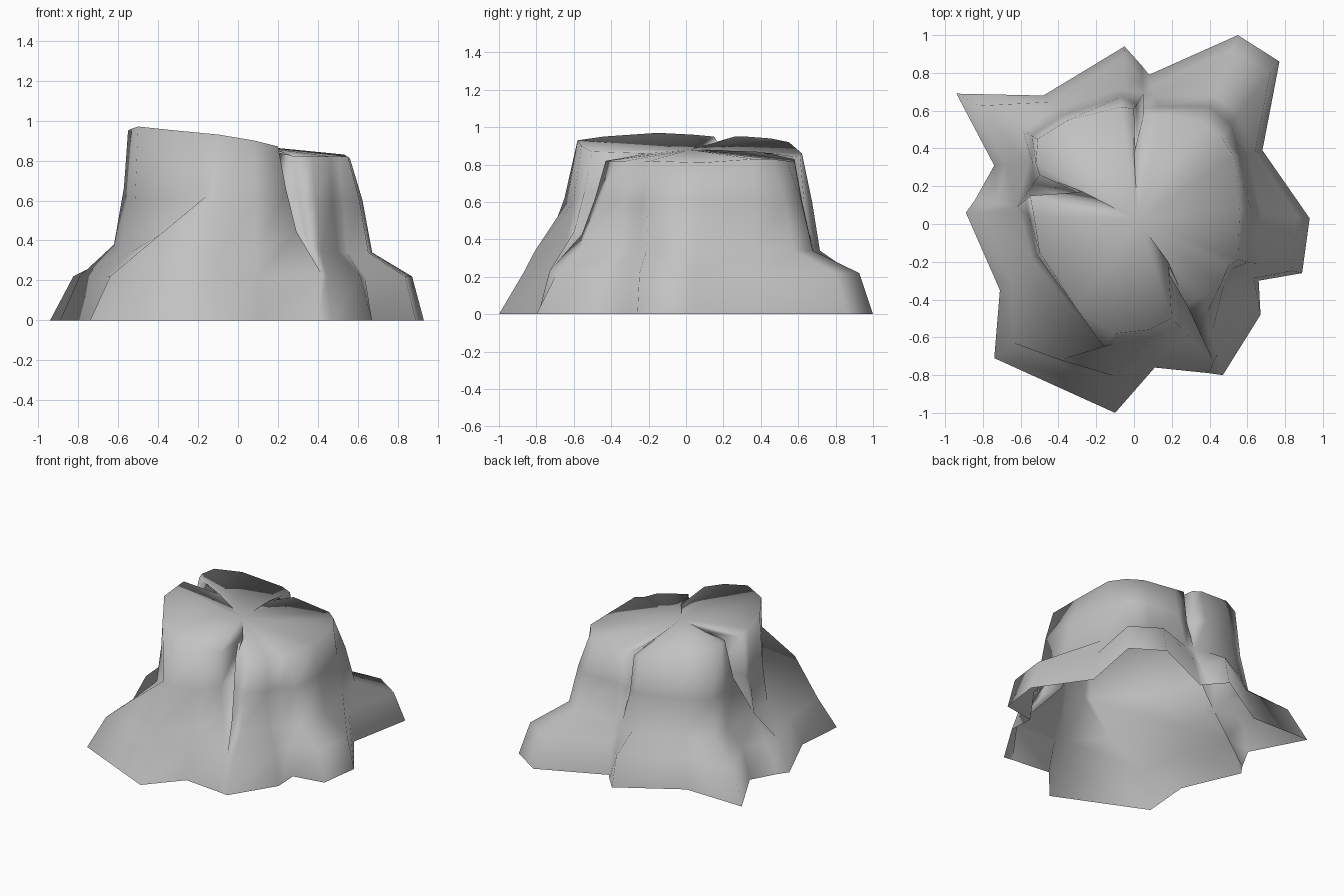
import bpy
import bmesh
from mathutils import Vector

cube = bpy.data.objects.get("Cube")
if cube:
    bpy.data.objects.remove(cube)

# Bark and cut wood share one flat colour
bark = bpy.data.materials.new("grey_bark")
bark.use_nodes = True
bark.diffuse_color = (0.54, 0.54, 0.54, 1)
bark.node_tree.nodes["Principled BSDF"].inputs["Base Color"].default_value = (0.54, 0.54, 0.54, 1)

# Heights of the rings below the rim, and inward travel at each for a kind of root
LEVELS = (0, 0.22, 0.34, 0.6)
SLOPED = (0, 0.31, 0.46, 0.87)
VALLEY = (0, 0.26, 0.55, 0.8)
STEPPED = (0, 0.16, 0.7, 0.83)
KNEE = (0, 0.27, 0.82, 0.93)


def flank(foot_x, foot_y, rim_x, rim_y, rim_z, profile):
    """One column of points from the ground up to the rim."""
    foot, rim = Vector((foot_x, foot_y, 0)), Vector((rim_x, rim_y, rim_z))
    points = []
    for z, travel in zip(LEVELS, profile):
        p = foot.lerp(rim, travel)
        p.z = z
        points.append(p)
    return [points + [rim]]


def crack(foot, end, shared, tops):
    """Three columns that split at the crack's lower end: lip, groove, lip."""
    foot, end = Vector(foot), Vector(end)
    columns = []
    for top in map(Vector, tops):
        points = [foot.lerp(end, i / (shared - 1)) for i in range(shared)]
        steps = 5 - shared
        for i in range(1, steps + 1):
            p = end.lerp(top, (i / steps) ** 0.5)
            p.z = end.z + (top.z - end.z) * i / steps
            points.append(p)
        columns.append(points)
    return columns


# Overhanging root whose ridge climbs sideways across the front
ridge_root = [[Vector(p) for p in (
    (-0.74, -0.71, 0), (-0.64, -0.63, 0.22), (-0.39, -0.72, 0.43),
    (-0.16, -0.65, 0.62), (-0.31, -0.44, 0.95))]]

# Trunk columns, anticlockwise from the front root
columns = (
    flank(-0.10, -1.0, -0.10, -0.58, 0.93, SLOPED)
    + flank(0.11, -0.76, 0.08, -0.56, 0.90, VALLEY)
    + crack((0.40, -0.79, 0), (0.42, -0.73, 0.23), 2,
            [(0.2, -0.5, 0.87), (0.18, -0.2, 0.86), (0.28, -0.43, 0.82)])
    + flank(0.47, -0.80, 0.37, -0.38, 0.82, VALLEY)
    + flank(0.67, -0.48, 0.46, -0.32, 0.82, KNEE)
    + flank(0.66, -0.30, 0.50, -0.22, 0.82, STEPPED)
    + flank(0.89, -0.26, 0.55, -0.19, 0.82, STEPPED)
    + flank(0.93, 0.03, 0.56, 0.08, 0.81, STEPPED)
    + flank(0.68, 0.39, 0.53, 0.36, 0.83, VALLEY)
    + flank(0.77, 0.86, 0.46, 0.46, 0.83, STEPPED)
    + flank(0.55, 1.0, 0.37, 0.54, 0.82, STEPPED)
    + flank(0.08, 0.79, 0.14, 0.58, 0.82, VALLEY)
    + crack((0.04, 0.84, 0), (0.05, 0.69, 0.33), 3,
            [(0.05, 0.58, 0.83), (0, 0.37, 0.87), (0, 0.61, 0.84)])
    + flank(-0.05, 0.94, -0.07, 0.62, 0.86, STEPPED)
    + flank(-0.48, 0.68, -0.35, 0.55, 0.92, VALLEY)
    + flank(-0.94, 0.69, -0.51, 0.45, 0.94, KNEE)
    + flank(-0.74, 0.31, -0.52, 0.32, 0.95, KNEE)
    + crack((-0.84, 0.13, 0), (-0.62, 0.09, 0.38), 3,
            [(-0.5, 0.26, 0.95), (-0.27, 0.17, 0.92), (-0.55, 0.15, 0.95)])
    + flank(-0.89, 0.06, -0.53, 0.04, 0.96, KNEE)
    + flank(-0.71, -0.35, -0.5, -0.15, 0.97, KNEE)
    + ridge_root
)

# Skin the columns, then close the cut top and leave the ground side open
bm = bmesh.new()
grid = [[bm.verts.new(p) for p in column] for column in columns]
hub = bm.verts.new((0.02, 0.02, 0.88))
for left, right in zip(grid, grid[1:] + grid[:1]):
    for i in range(len(left) - 1):
        bm.faces.new((left[i], right[i], right[i + 1], left[i + 1]))
    bm.faces.new((left[-1], right[-1], hub))
bmesh.ops.remove_doubles(bm, verts=bm.verts, dist=0.0005)
for face in bm.faces:
    face.smooth = True

mesh = bpy.data.meshes.new("tree_stump")
bm.to_mesh(mesh)
bm.free()
mesh.materials.append(bark)
stump = bpy.data.objects.new("tree_stump", mesh)
bpy.context.collection.objects.link(stump)
